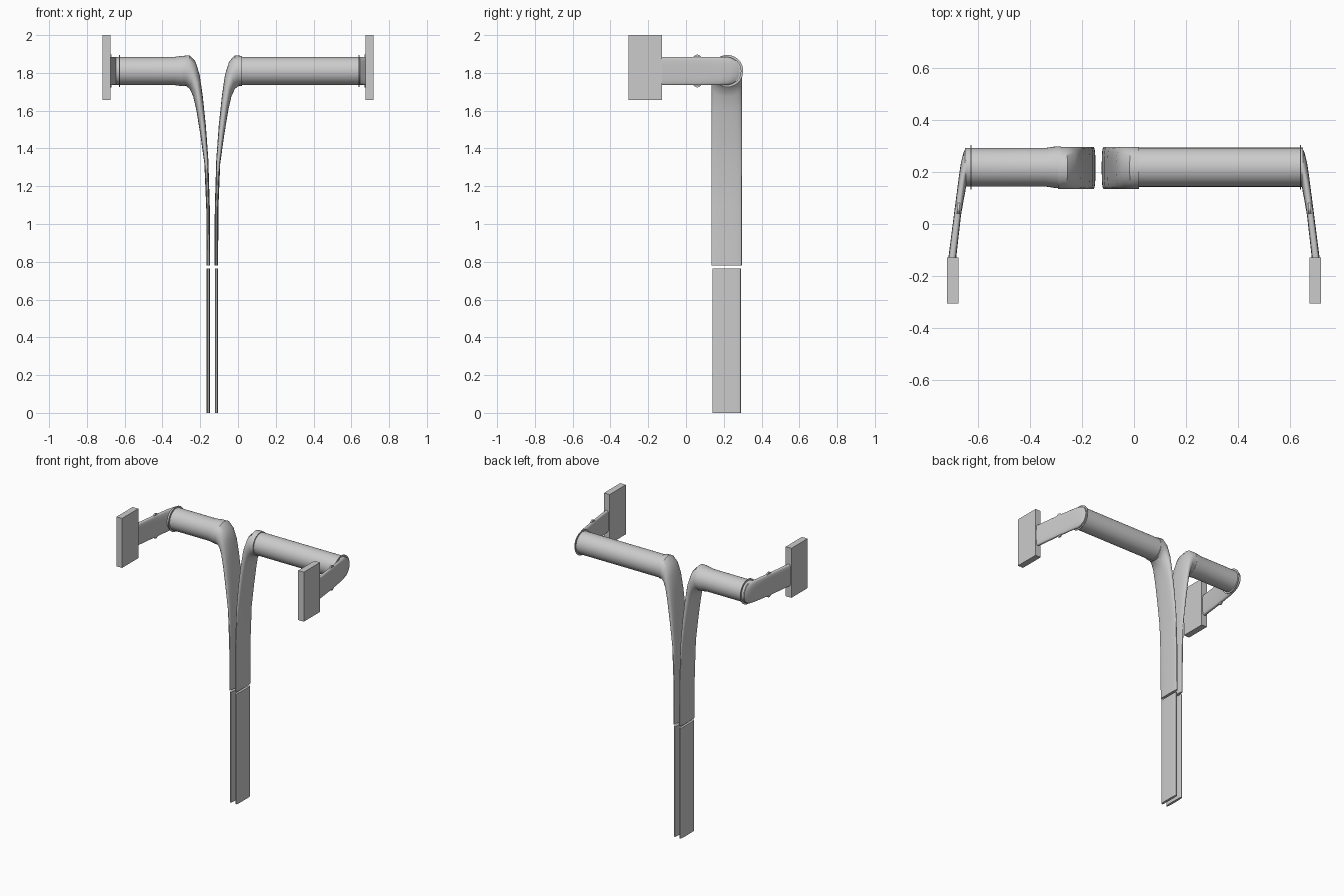
import bpy, bmesh, math
from mathutils import Vector

if "Cube" in bpy.data.objects:
    bpy.data.objects.remove(bpy.data.objects["Cube"])

YC, ZC = 0.218, 1.81      # axis of the horizontal tubes
MID = -0.136              # mirror plane between the two straps


def finish(name, bm, angle=40):
    bmesh.ops.recalc_face_normals(bm, faces=bm.faces)
    me = bpy.data.meshes.new(name)
    bm.to_mesh(me)
    bm.free()
    ob = bpy.data.objects.new(name, me)
    bpy.context.collection.objects.link(ob)
    bpy.ops.object.select_all(action='DESELECT')
    ob.select_set(True)
    bpy.context.view_layer.objects.active = ob
    bpy.ops.object.shade_smooth_by_angle(angle=math.radians(angle))
    return ob


def loft(name, sections, seg=32):
    """Sections: edge point P, edge point Q, half-width vector, superellipse exponent."""
    bm = bmesh.new()
    rings = []
    for p, q, w, n in sections:
        p, q, w = Vector(p), Vector(q), Vector(w)
        c, u = (p + q) / 2, (p - q) / 2
        ring = []
        for i in range(seg):
            t = 2 * math.pi * i / seg
            cs, sn = math.cos(t), math.sin(t)
            a = math.copysign(abs(cs) ** (2 / n), cs)
            b = math.copysign(abs(sn) ** (2 / n), sn)
            ring.append(bm.verts.new(c + u * a + w * b))
        rings.append(ring)
    for r, s in zip(rings, rings[1:]):
        for i in range(seg):
            j = (i + 1) % seg
            bm.faces.new((r[i], r[j], s[j], s[i]))
    bm.faces.new(rings[0])
    bm.faces.new(rings[-1])
    return finish(name, bm)


def tube(name, profile):
    """Round tube along x from (x, radius) pairs."""
    return loft(name, [((x, YC, ZC + r), (x, YC, ZC - r), (0, r, 0), 2)
                       for x, r in profile])


def box(name, lo, hi):
    bm = bmesh.new()
    bmesh.ops.create_cube(bm, size=1)
    for v in bm.verts:
        v.co = [(a + b) / 2 + c * (b - a) for a, b, c in zip(lo, hi, v.co)]
    return finish(name, bm)


# horizontal tubes
tube("left_tube", [(-0.65, 0.074), (-0.34, 0.074), (-0.3, 0.08), (-0.28, 0.08)])
tube("right_tube", [(0.01, 0.075), (0.65, 0.075)])

# strap bends: round collar flattening into a vertical strap
bend = [  # upper/inner x z, lower/outer x z, exponent
    (-0.292, 1.89, -0.292, 1.73, 2), (-0.255, 1.893, -0.277, 1.732, 2),
    (-0.225, 1.86, -0.255, 1.715, 2.1), (-0.203, 1.79, -0.237, 1.675, 2.3),
    (-0.187, 1.68, -0.22, 1.60, 2.6), (-0.17, 1.52, -0.199, 1.47, 3),
    (-0.157, 1.34, -0.178, 1.32, 3), (-0.149, 1.08, -0.168, 1.08, 3),
    (-0.148, 0.78, -0.167, 0.78, 3)]
for side, name in ((1, "left"), (-1, "right")):
    def mx(x):
        return MID + side * (x - MID)
    loft(name + "_upper_strap",
         [((mx(a), 0.215, b), (mx(c), 0.215, d), (0, 0.081, 0), n)
          for a, b, c, d, n in bend])
    # lower straps
    loft(name + "_lower_strap",
         [((mx(-0.149), 0.215, z), (mx(-0.166), 0.215, z), (0, 0.075, 0), 4)
          for z in (0, 0.765)])

# forward arms, end discs, clasps and plates
arm = [  # outer x y, inner x y, exponent
    (0.645, 0.293, 0.645, 0.143, 2), (0.655, 0.275, 0.646, 0.138, 2.1),
    (0.665, 0.235, 0.648, 0.125, 2.4), (0.673, 0.18, 0.653, 0.10, 3),
    (0.690, 0.05, 0.665, 0.03, 4), (0.713, -0.13, 0.683, -0.13, 4)]
for s, name in ((-1, "left"), (1, "right")):
    loft(name + "_arm", [((s * a, b, ZC), (s * c, d, ZC), (0, 0, 0.075), n)
                         for a, b, c, d, n in arm])
    x = -0.627 if s < 0 else 0.64
    tube(name + "_end_disc", [(x - 0.002, 0.085), (x + 0.002, 0.085)])
    # thin clasp peeking out above and below the arm
    loft(name + "_arm_clasp",
         [((s * (0.672 + k), 0.1, ZC), (s * (0.676 + k), 0.02, ZC), (0, 0, 0.087), 2)
          for k in (-0.004, 0.006)])
    lo, hi = sorted((s * 0.675, s * 0.718))
    box(name + "_plate", (lo, -0.305, 1.657), (hi, -0.128, 2.0))
